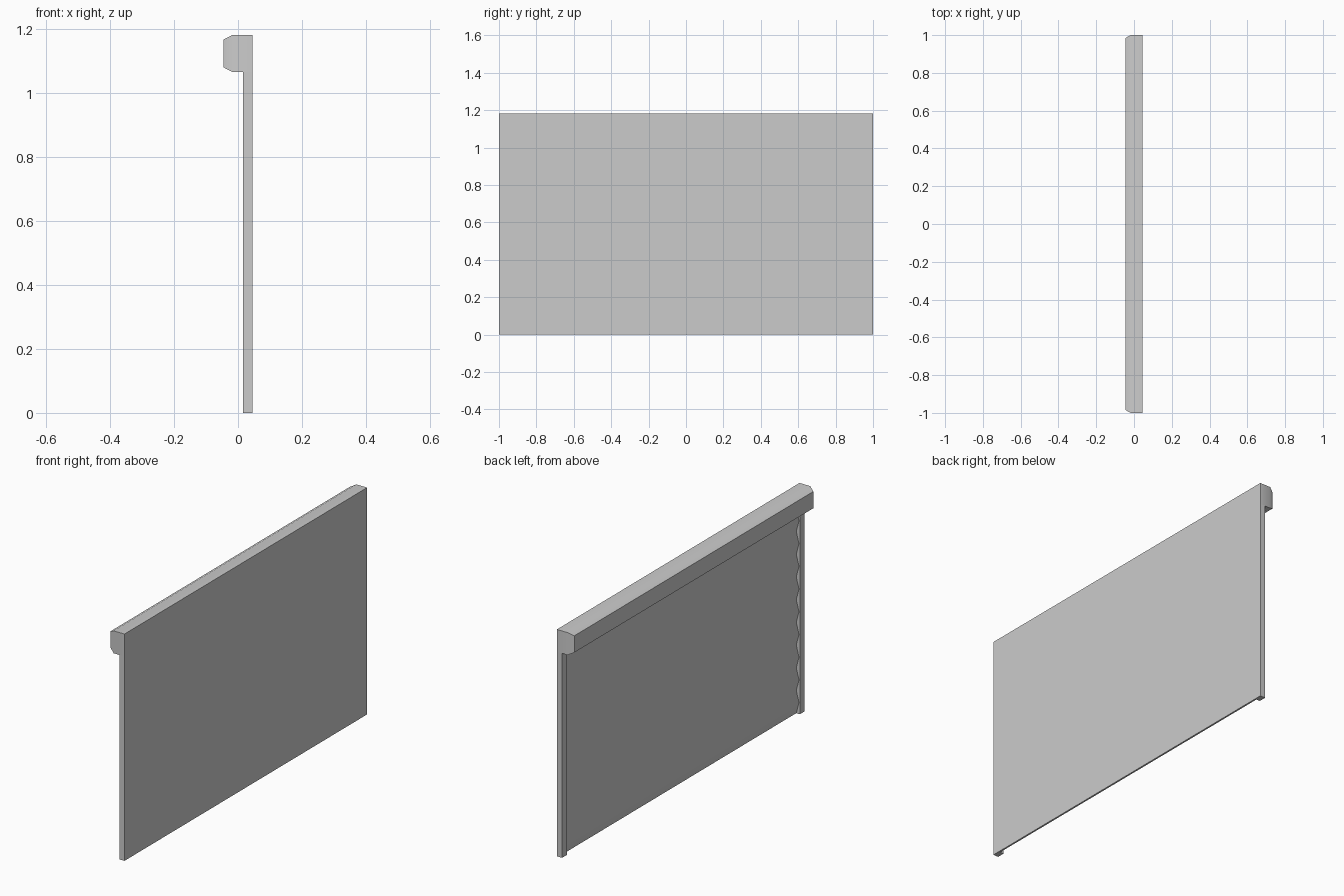
import bpy
import bmesh

if "Cube" in bpy.data.objects:
    bpy.data.objects.remove(bpy.data.objects["Cube"])

BACK, RAIL_X, TOP, BOX_Z = 0.045, 0.015, 1.183, 1.066


def finish(name, bm):
    """Turn a bmesh into a named object with sharp edges kept."""
    bmesh.ops.recalc_face_normals(bm, faces=bm.faces)
    mesh = bpy.data.meshes.new(name)
    bm.to_mesh(mesh)
    bm.free()
    obj = bpy.data.objects.new(name, mesh)
    bpy.context.collection.objects.link(obj)
    bpy.context.view_layer.objects.active = obj
    obj.select_set(True)
    bpy.ops.object.shade_smooth_by_angle(angle=0.55)
    obj.select_set(False)
    return obj


def loft(name, rings):
    """Skin closed rings of equal length and cap both ends."""
    bm = bmesh.new()
    loops = [[bm.verts.new(p) for p in ring] for ring in rings]
    n = len(loops[0])
    for a, b in zip(loops, loops[1:]):
        for i in range(n):
            j = (i + 1) % n
            bm.faces.new((a[i], a[j], b[j], b[i]))
    bm.faces.new(loops[0])
    bm.faces.new(loops[-1])
    return finish(name, bm)


def rect(x, y0, y1, z0, z1):
    return [(x, y0, z0), (x, y1, z0), (x, y1, z1), (x, y0, z1)]


# Roller housing, tapered on all four sides towards its outer face
inset = 0.015
loft("roller_housing", [
    rect(BACK, -1, 1, BOX_Z, TOP),
    rect(-0.017, -1, 1, BOX_Z, TOP),
    rect(-BACK, -1 + inset, 1 - inset, BOX_Z + inset, TOP - inset),
])

# Guide rails at both ends
for label, y0, y1 in (("left", 0.96, 1.0), ("right", -1.0, -0.96)):
    loft(label + "_guide_rail", [rect(RAIL_X, y0, y1, 0, BOX_Z),
                                 rect(BACK, y0, y1, 0, BOX_Z)])

# Ribbed curtain: zigzag outer side, flat inner side
ribs = 9
step = BOX_Z / (2 * ribs)
zigzag = [(0.020 if i % 2 else 0.036, i * step) for i in range(2 * ribs + 1)]
profile = zigzag + [(BACK, BOX_Z), (BACK, 0)]
loft("shutter_curtain", [[(x, y, z) for x, z in profile] for y in (-0.96, 0.96)])
